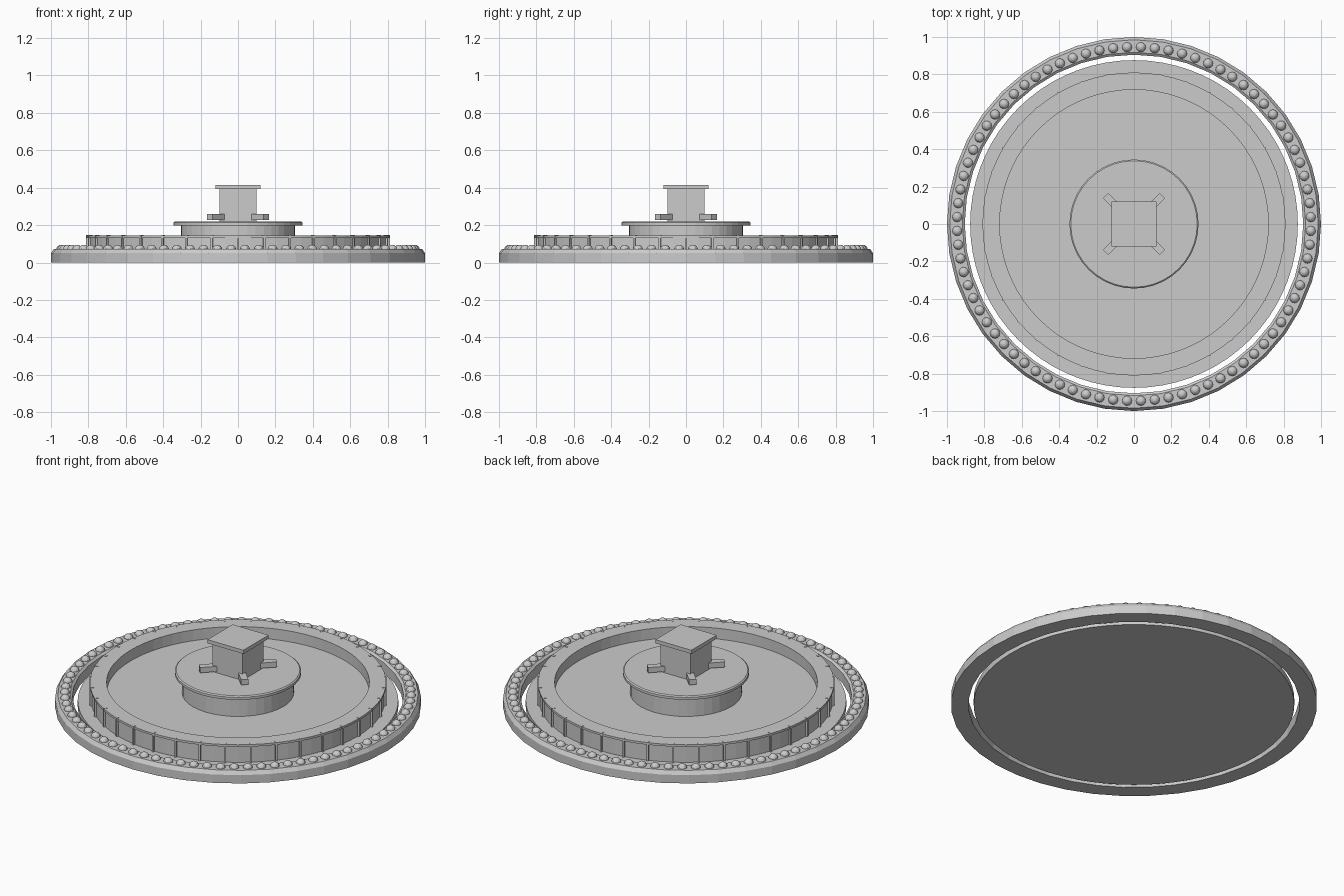
import bpy, bmesh
from math import sin, cos, pi, radians
from mathutils import Matrix

if "Cube" in bpy.data.objects:
    bpy.data.objects.remove(bpy.data.objects["Cube"])


def finish(name, bm):
    bmesh.ops.recalc_face_normals(bm, faces=bm.faces)
    me = bpy.data.meshes.new(name)
    bm.to_mesh(me)
    bm.free()
    ob = bpy.data.objects.new(name, me)
    bpy.context.collection.objects.link(ob)
    return ob


def lathe(name, profile, n, closed=False):
    """Revolve (radius, z) points; open profiles are capped at both ends."""
    bm = bmesh.new()
    loops = [[bm.verts.new((r * sin(2 * pi * i / n), -r * cos(2 * pi * i / n), z))
              for i in range(n)] for r, z in profile]
    pairs = list(zip(loops, loops[1:]))
    if closed:
        pairs.append((loops[-1], loops[0]))
    for a, b in pairs:
        for i in range(n):
            j = (i + 1) % n
            bm.faces.new((a[i], a[j], b[j], b[i]))
    if not closed:
        bm.faces.new(loops[0])
        bm.faces.new(loops[-1])
    return finish(name, bm)


def add_box(bm, x0, x1, y0, y1, z0, z1, angle=0):
    m = (Matrix.Rotation(angle, 4, 'Z')
         @ Matrix.Translation(((x0 + x1) / 2, (y0 + y1) / 2, (z0 + z1) / 2))
         @ Matrix.Diagonal((x1 - x0, y1 - y0, z1 - z0, 1)))
    bmesh.ops.create_cube(bm, size=1, matrix=m)


# outer ring with chamfered top edges
lathe("outer_ring", [(0.905, 0), (1.0, 0), (1.0, 0.05), (0.985, 0.072),
                     (0.918, 0.072), (0.905, 0.062)], 40, closed=True)

# row of bulbs on the outer ring
bm = bmesh.new()
for i in range(80):
    a = 2 * pi * (i + 0.5) / 80
    bmesh.ops.create_uvsphere(bm, u_segments=12, v_segments=8, radius=0.027,
                              matrix=Matrix.Translation((0.946 * cos(a), 0.946 * sin(a), 0.068)))
finish("ring_bulbs", bm)

# base disc, raised rim and recessed floor in one profile
lathe("base_disc", [(0.876, 0), (0.876, 0.035), (0.802, 0.035), (0.802, 0.13),
                    (0.81, 0.132), (0.81, 0.145), (0.718, 0.145), (0.718, 0.08)], 72)

# thin ribs around the raised rim
bm = bmesh.new()
for i in range(36):
    add_box(bm, 0.79, 0.813, -0.005, 0.005, 0.03, 0.147, radians(10 * i))
finish("rim_ribs", bm)

# central pedestal with flange
lathe("pedestal", [(0.305, 0.075), (0.305, 0.197), (0.345, 0.199),
                   (0.345, 0.214), (0.338, 0.22)], 40)

# square column, cap and diagonal arms
bm = bmesh.new()
add_box(bm, -0.1, 0.1, -0.1, 0.1, 0.215, 0.4)
finish("column", bm)

bm = bmesh.new()
add_box(bm, -0.12, 0.12, -0.12, 0.12, 0.393, 0.415)
finish("column_cap", bm)

bm = bmesh.new()
for k in range(4):
    add_box(bm, 0.06, 0.214, -0.02, 0.02, 0.227, 0.259, radians(45 + 90 * k))
finish("diagonal_arms", bm)
